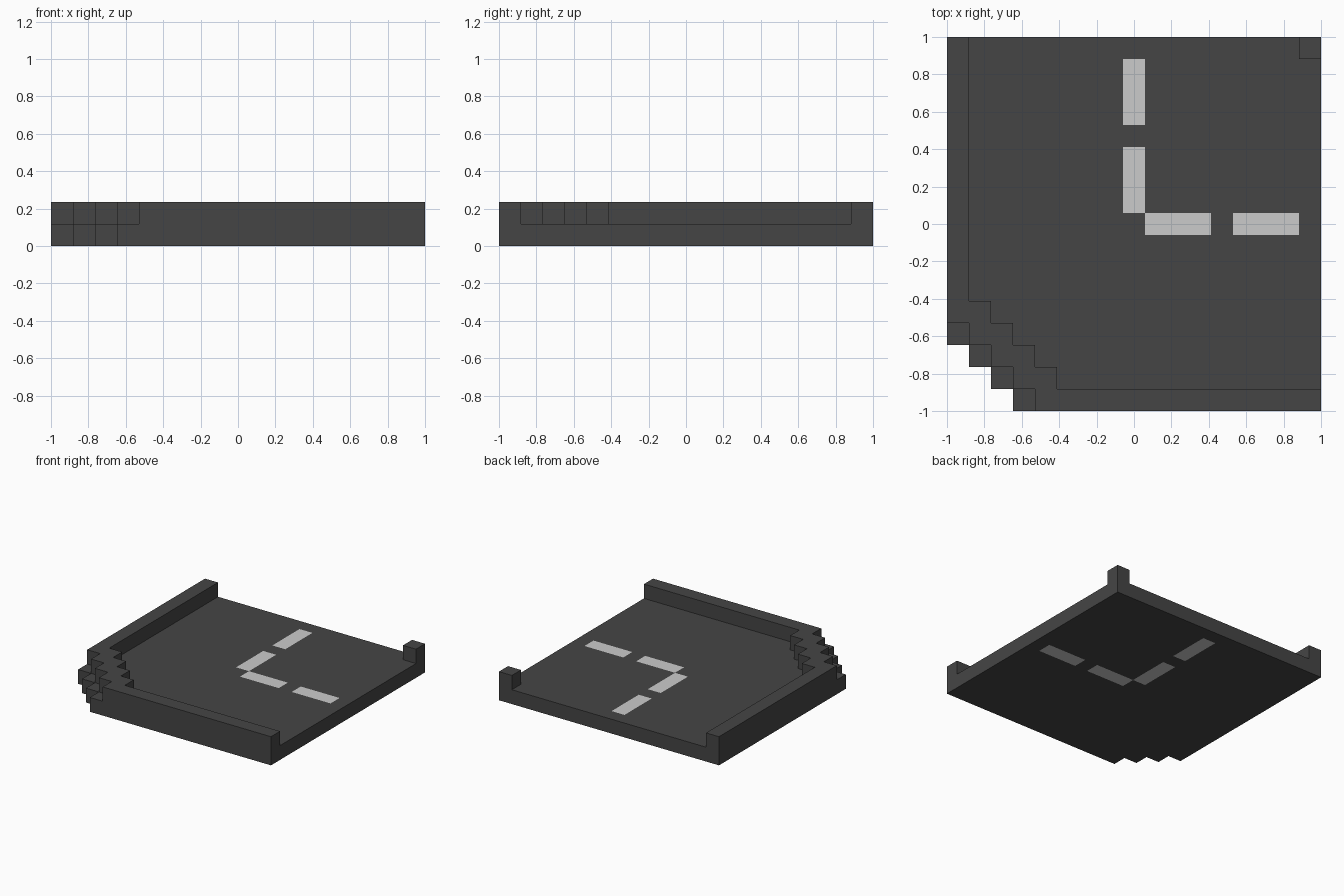
import bpy
import bmesh

if "Cube" in bpy.data.objects:
    bpy.data.objects.remove(bpy.data.objects["Cube"], do_unlink=True)

N = 17           # cells along each side
U = 2.0 / N      # cell size


def make_material(name, value):
    mat = bpy.data.materials.new(name)
    colour = (value, value, value, 1.0)
    mat.diffuse_color = colour
    mat.use_nodes = True
    bsdf = mat.node_tree.nodes["Principled BSDF"]
    bsdf.inputs["Base Color"].default_value = colour
    bsdf.inputs["Roughness"].default_value = 0.9
    return mat


asphalt = make_material("dark asphalt", 0.06)
paint = make_material("light grey paint", 0.6)


def build_part(name, keep, level, is_paint=lambda i, j: False):
    """One-cell-high solid made of the grid cells accepted by keep(i, j)."""
    bm = bmesh.new()
    bmesh.ops.create_grid(bm, x_segments=N, y_segments=N, size=1.0)

    def cell(face):
        c = face.calc_center_median()
        return int((c.x + 1) / U), int((c.y + 1) / U)

    unwanted = [f for f in bm.faces if not keep(*cell(f))]
    bmesh.ops.delete(bm, geom=unwanted, context='FACES')

    # Extrude the plan upwards by one cell
    plan = list(bm.faces)
    top = bmesh.ops.extrude_face_region(bm, geom=plan, use_keep_orig=True)["geom"]
    verts = [g for g in top if isinstance(g, bmesh.types.BMVert)]
    bmesh.ops.translate(bm, verts=verts, vec=(0, 0, U))
    bmesh.ops.translate(bm, verts=bm.verts, vec=(0, 0, level))
    bmesh.ops.recalc_face_normals(bm, faces=bm.faces)

    # Painted cells show on the upper and lower faces
    for f in bm.faces:
        if abs(f.normal.z) > 0.5 and is_paint(*cell(f)):
            f.material_index = 1

    mesh = bpy.data.meshes.new(name)
    bm.to_mesh(mesh)
    bm.free()
    mesh.materials.append(asphalt)
    mesh.materials.append(paint)
    obj = bpy.data.objects.new(name, mesh)
    bpy.context.collection.objects.link(obj)
    return obj


# Lane dashes: three cells long, one apart, bending at the middle
DASH = {9, 10, 11, 13, 14, 15}


def lane_dash(i, j):
    return (i == 8 and j in DASH) or (j == 8 and i in DASH)


# Road slab with a stepped outer corner
build_part("road_slab", lambda i, j: i + j >= 3, 0.0, lane_dash)

# Raised kerb round the outside of the bend, stepping across the corner
build_part("outer_kerb",
           lambda i, j: i + j >= 4 and (i == 0 or j == 0 or i + j <= 5), U)

# Single kerb block at the inside of the bend
build_part("inner_kerb_block", lambda i, j: i == N - 1 and j == N - 1, U)
